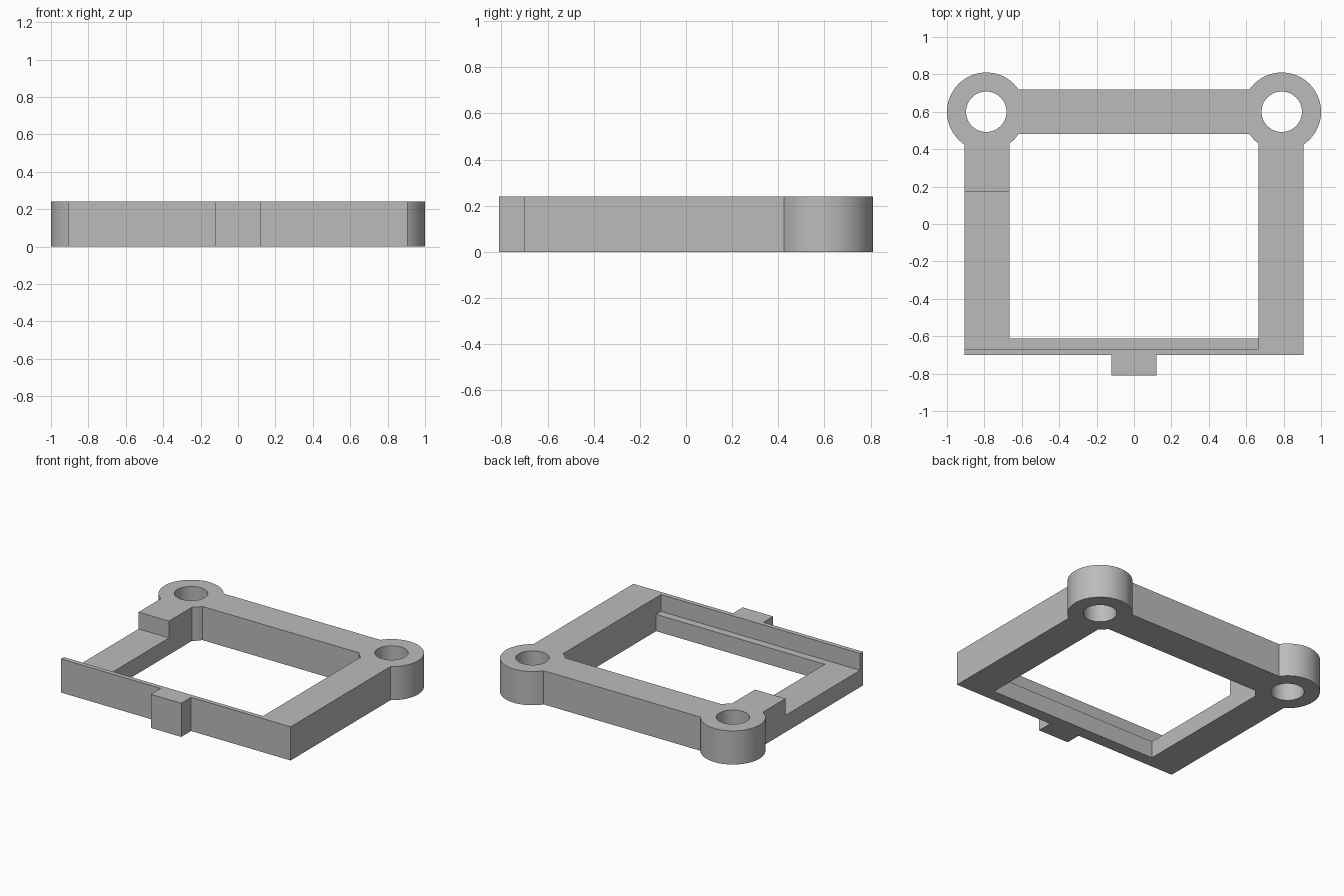
import bpy, bmesh, math

if "Cube" in bpy.data.objects:
    bpy.data.objects.remove(bpy.data.objects["Cube"])

BX, BY, R, HOLE = 0.79, 0.60, 0.21, 0.108   # corner boss centre, radius, bore
H, LEDGE = 0.24, 0.12                       # full height, recessed height
OUT, INN = 0.905, 0.665                     # side rails, outer and inner x
Y0, Y1 = -0.70, -0.613                      # front rail, outer and inner y
HALF = 0.12                                 # half width of rear rail and tab


def arc(a0, a1, n, r=R):
    """Points on the right-hand boss between two angles."""
    return [(BX + r * math.cos(a0 + (a1 - a0) * i / n),
             BY + r * math.sin(a0 + (a1 - a0) * i / n)) for i in range(n + 1)]


def mirrored(pts):
    return [(-x, y) for x, y in reversed(pts)]


def finish(bm, name):
    bmesh.ops.recalc_face_normals(bm, faces=bm.faces)
    me = bpy.data.meshes.new(name)
    bm.to_mesh(me)
    bm.free()
    ob = bpy.data.objects.new(name, me)
    bpy.context.collection.objects.link(ob)
    return ob


# outlines: outer edge with front tab, window, two bores
a_rail = math.asin(HALF / R)
right_outer = [(HALF, -0.81), (HALF, Y0), (OUT, Y0)] + \
    arc(-math.acos((OUT - BX) / R), math.pi - a_rail, 56)
right_inner = [(INN, Y1)] + \
    arc(math.pi + math.acos((BX - INN) / R), math.pi + a_rail, 6)
bore = arc(0, 2 * math.pi, 64, HOLE)[:-1]
loops = [right_outer + mirrored(right_outer),
         right_inner + mirrored(right_inner), bore, mirrored(bore)]

# frame body: filled outline, extruded upward
bm = bmesh.new()
for pts in loops:
    vs = [bm.verts.new((x, y, 0)) for x, y in pts]
    for i, v in enumerate(vs):
        bm.edges.new((v, vs[(i + 1) % len(vs)]))
bmesh.ops.triangle_fill(bm, use_beauty=True, edges=bm.edges[:], normal=(0, 0, 1))
ext = bmesh.ops.extrude_face_region(bm, geom=bm.faces[:])
bmesh.ops.translate(bm, vec=(0, 0, H),
                    verts=[g for g in ext["geom"] if isinstance(g, bmesh.types.BMVert)])
frame = finish(bm, "mounting_frame")

# recess cutter: lowers the left rail and the inner part of the front rail
bm = bmesh.new()
bmesh.ops.create_cube(bm, size=1)
lo, hi = (-1.2, -0.668, LEDGE), (INN, 0.173, 0.5)
for v in bm.verts:
    v.co = [hi[i] if v.co[i] > 0 else lo[i] for i in range(3)]
cutter = finish(bm, "recess_cutter")
cutter.hide_render = True

mod = frame.modifiers.new("recess", 'BOOLEAN')
mod.operation = 'DIFFERENCE'
mod.solver = 'EXACT'
mod.object = cutter
bpy.context.view_layer.objects.active = frame
frame.select_set(True)
bpy.ops.object.modifier_apply(modifier=mod.name)
bpy.data.objects.remove(cutter)

# grey material and smooth bosses with sharp edges
mat = bpy.data.materials.new("grey")
mat.diffuse_color = (0.5, 0.5, 0.5, 1)
mat.use_nodes = True
mat.node_tree.nodes["Principled BSDF"].inputs["Base Color"].default_value = mat.diffuse_color
frame.data.materials.clear()
frame.data.materials.append(mat)
bpy.ops.object.shade_smooth_by_angle(angle=math.radians(30))
